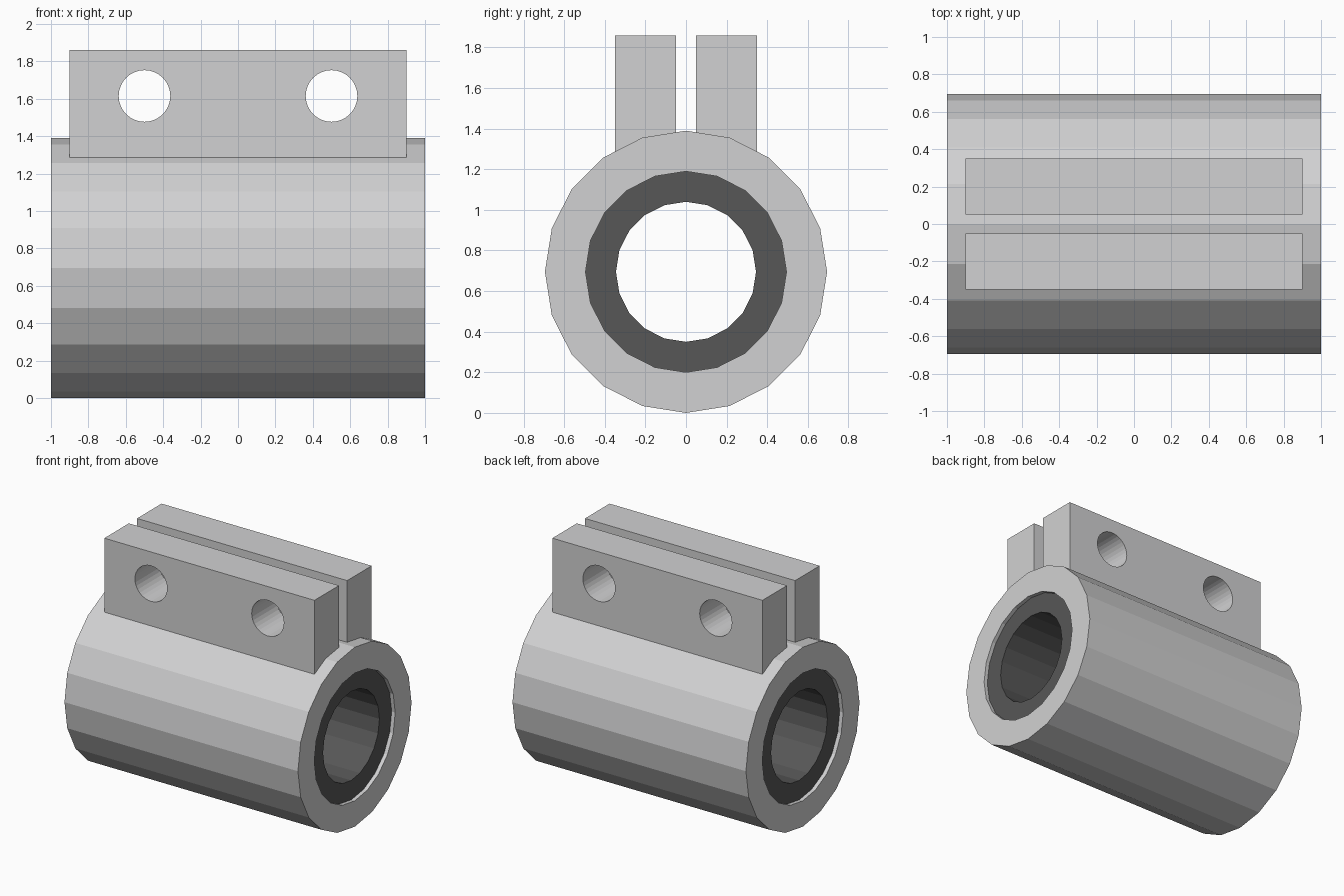
import bpy, bmesh
from math import sin, cos, pi

cube = bpy.data.objects.get("Cube")
if cube:
    bpy.data.objects.remove(cube, do_unlink=True)

AXIS_Z = 0.695
SIDES = 20


def material(name, rgb):
    m = bpy.data.materials.new(name)
    m.use_nodes = True
    m.diffuse_color = (*rgb, 1)
    m.node_tree.nodes["Principled BSDF"].inputs["Base Color"].default_value = (*rgb, 1)
    return m


def tube(name, outer, inner, half_length, mat):
    """Faceted hollow cylinder lying along x, with a corner at the top."""
    bm = bmesh.new()
    profile = [(-half_length, outer), (half_length, outer),
               (half_length, inner), (-half_length, inner)]
    rings = []
    for i in range(SIDES):
        a = 2 * pi * i / SIDES
        rings.append([bm.verts.new((x, r * sin(a), AXIS_Z + r * cos(a)))
                      for x, r in profile])
    for i in range(SIDES):
        r0, r1 = rings[i], rings[(i + 1) % SIDES]
        for j in range(4):
            k = (j + 1) % 4
            bm.faces.new((r0[j], r0[k], r1[k], r1[j]))
    bmesh.ops.recalc_face_normals(bm, faces=bm.faces)
    mesh = bpy.data.meshes.new(name)
    bm.to_mesh(mesh)
    bm.free()
    mesh.materials.append(mat)
    obj = bpy.data.objects.new(name, mesh)
    bpy.context.collection.objects.link(obj)
    return obj


def clamp_plate(name, y, mat):
    """Upright plate with two bolt holes drilled through it."""
    bottom, top = 1.25, 1.86
    bpy.ops.mesh.primitive_cube_add(size=1, location=(0, y, (bottom + top) / 2))
    plate = bpy.context.object
    plate.name = name
    plate.scale = (1.8, 0.3, top - bottom)
    bpy.ops.object.transform_apply(location=False, rotation=False, scale=True)
    plate.data.materials.append(mat)
    for x in (-0.5, 0.5):
        bpy.ops.mesh.primitive_cylinder_add(vertices=32, radius=0.138, depth=1,
                                            location=(x, y, 1.615),
                                            rotation=(pi / 2, 0, 0))
        cutter = bpy.context.object
        cutter.hide_render = True
        cutter.data.materials.append(mat)
        mod = plate.modifiers.new("bolt_hole", 'BOOLEAN')
        mod.operation = 'DIFFERENCE'
        mod.solver = 'EXACT'
        mod.object = cutter
        bpy.context.view_layer.objects.active = plate
        bpy.ops.object.modifier_apply(modifier=mod.name)
        bpy.data.objects.remove(cutter, do_unlink=True)
    return plate


light_grey = material("light grey metal", (0.64, 0.64, 0.645))
dark_grey = material("dark grey bushing", (0.096, 0.096, 0.096))

# Outer housing and the slightly recessed inner sleeve
tube("housing", 0.695, 0.495, 1.0, light_grey)
tube("inner_sleeve", 0.495, 0.345, 0.97, dark_grey)

# Pair of drilled plates on top
clamp_plate("front_plate", -0.2, light_grey)
clamp_plate("back_plate", 0.2, light_grey)
